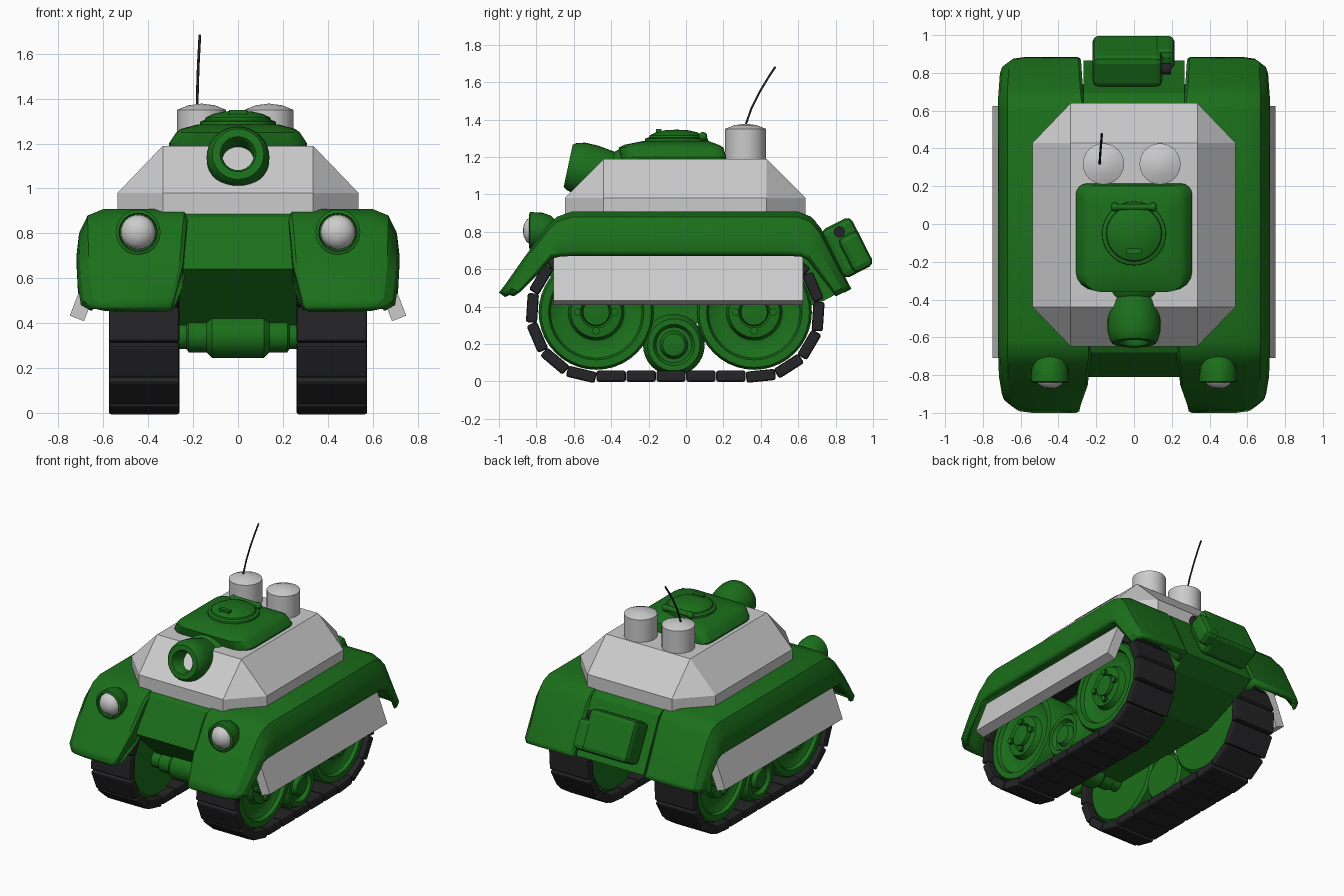
import bpy, bmesh, math
from mathutils import Matrix

if "Cube" in bpy.data.objects:
    bpy.data.objects.remove(bpy.data.objects["Cube"])


def material(name, rgb):
    m = bpy.data.materials.new(name)
    m.diffuse_color = (*rgb, 1)
    m.use_nodes = True
    m.node_tree.nodes["Principled BSDF"].inputs["Base Color"].default_value = m.diffuse_color
    return m


GREEN = material("green_paint", (0.011, 0.16, 0.011))
BLACK = material("black_rubber", (0.018, 0.018, 0.02))
T, R = Matrix.Translation, Matrix.Rotation


def finish(name, bm, mat=None, mirror=False, bevel=0, smooth=None, solid=0):
    bmesh.ops.recalc_face_normals(bm, faces=bm.faces)
    me = bpy.data.meshes.new(name)
    bm.to_mesh(me)
    bm.free()
    ob = bpy.data.objects.new(name, me)
    bpy.context.collection.objects.link(ob)
    if mat:
        me.materials.append(mat)
    if smooth:
        bpy.ops.object.select_all(action='DESELECT')
        ob.select_set(True)
        bpy.context.view_layer.objects.active = ob
        bpy.ops.object.shade_smooth_by_angle(angle=math.radians(smooth))
    if solid:
        s = ob.modifiers.new("thickness", 'SOLIDIFY')
        s.thickness, s.offset = solid, -1
    if bevel:
        b = ob.modifiers.new("bevel", 'BEVEL')
        b.width, b.segments = bevel, 2
    if mirror:
        ob.modifiers.new("mirror", 'MIRROR').use_clip = False
    return ob


def add_box(bm, size, mat):
    bmesh.ops.create_cube(bm, size=1, matrix=mat @ Matrix.Diagonal((*size, 1)))


def add_lathe(bm, profile, mat, seg=32):
    """Spin (radius, height) points round local z."""
    part = bmesh.new()
    vs = [part.verts.new((r, 0, h)) for r, h in profile]
    es = [part.edges.new(p) for p in zip(vs, vs[1:])]
    bmesh.ops.spin(part, geom=vs + es, cent=(0, 0, 0), axis=(0, 0, 1),
                   angle=2 * math.pi, steps=seg, use_duplicate=False)
    bmesh.ops.remove_doubles(part, verts=part.verts, dist=1e-4)
    part.transform(mat)
    tmp = bpy.data.meshes.new("tmp")
    part.to_mesh(tmp)
    part.free()
    bm.from_mesh(tmp)
    bpy.data.meshes.remove(tmp)


def loft(bm, rings):
    vr = [[bm.verts.new(p) for p in ring] for ring in rings]
    n = len(vr[0])
    for a, b in zip(vr, vr[1:]):
        for i in range(n):
            bm.faces.new((a[i], a[(i + 1) % n], b[(i + 1) % n], b[i]))
    bm.faces.new(vr[0])
    bm.faces.new(vr[-1])


ALONG_X = R(math.pi / 2, 4, 'Y')      # local z -> +x
FORWARD = R(math.pi / 2, 4, 'X')      # local z -> -y

# centre hull
bm = bmesh.new()
side = [(-.62, .9), (-.68, .87), (-.81, .64), (-.45, .31), (.42, .31), (.735, .43), (.865, .5), (.69, .86), (.62, .9)]
loft(bm, [[(x, y, z) for y, z in side] for x in (-.268, .268)])
finish("hull", bm, GREEN)

# fenders: outer edge and hanging lower edge at each station, with inner and outer x
stations = [(-1.0, .475, -.92, .455, .29, .66), (-.965, .52, -.89, .475, .282, .7), (-.86, .67, -.8, .565, .245, .715),
            (-.74, .83, -.72, .655, .232, .718),
            (-.69, .88, -.67, .668, .225, .72), (-.61, .908, -.6, .67, .225, .72),
            (.6, .908, .55, .67, .25, .72), (.67, .88, .61, .668, .265, .72),
            (.72, .82, .65, .65, .27, .72), (.87, .52, .785, .475, .28, .71), (.885, .495, .8, .455, .285, .69)]
bm = bmesh.new()
rows = []
for oy, oz, iy, iz, xi, xo in stations:
    cross = [(xi, 1), (xi, .1), (xi + .015, 0), (xo - .12, 0), (xo - .05, .12), (xo - .012, .45), (xo, .88), (xo - .01, 1)]
    rows.append([bm.verts.new((x, oy + (iy - oy) * t, oz + (iz - oz) * t)) for x, t in cross])
for a, b in zip(rows, rows[1:]):
    for i in range(len(a) - 1):
        bm.faces.new((a[i], a[i + 1], b[i + 1], b[i]))
finish("fender", bm, GREEN, mirror=True, smooth=30, solid=.04)

# faceted superstructure: octagon base, rectangular top
bm = bmesh.new()
octagon = [(.335, -.648), (.537, -.44), (.537, .43), (.335, .64), (-.335, .64), (-.537, .43), (-.537, -.44), (-.335, -.648)]
low, mid = ([bm.verts.new((x, y, z)) for x, y in octagon] for z in (.88, .98))
top = [bm.verts.new((x, y, 1.19)) for x, y in ((.335, -.44), (.335, .43), (-.335, .43), (-.335, -.44))]
for i in range(8):
    j = (i + 1) % 8
    bm.faces.new((low[i], low[j], mid[j], mid[i]))
    t = [top[i // 2]] if i % 2 == 0 else [top[(j // 2) % 4], top[i // 2]]
    bm.faces.new([mid[i], mid[j]] + t)
bm.faces.new(low)
bm.faces.new(top)
finish("superstructure", bm)

# turret body: stacked rounded rectangles, larger radius at the front
bm = bmesh.new()
rings = []
for z, hx, y0, y1 in ((1.17, .305, -.34, .21), (1.2, .308, -.35, .215), (1.25, .275, -.36, .2), (1.265, .255, -.33, .175), (1.285, .18, -.23, .12)):
    ring = []
    for sx, sy, a0, r in ((1, 1, 0, .06), (-1, 1, 90, .06), (-1, -1, 180, .1), (1, -1, 270, .1)):
        cx, cy = sx * (hx - r), (y1 - r if sy > 0 else y0 + r)
        for k in range(5):
            a = math.radians(a0 + k * 22.5)
            ring.append((cx + r * math.cos(a), cy + r * math.sin(a), z))
    rings.append(ring)
loft(bm, rings)
finish("turret", bm, GREEN, smooth=35)

# hatch with hinge and handle
bm = bmesh.new()
add_lathe(bm, [(.172, 1.26), (.168, 1.298), (.148, 1.305), (.144, 1.315), (.11, 1.332), (.06, 1.343), (0, 1.346)], T((0, -.05, 0)))
add_lathe(bm, [(0, -.11), (.018, -.11), (.018, .11), (0, .11)], T((0, .09, 1.312)) @ ALONG_X, 10)
for x in (-.1, .1):
    bmesh.ops.create_uvsphere(bm, u_segments=10, v_segments=6, radius=.024, matrix=T((x, .09, 1.31)))
add_box(bm, (.08, .03, .022), T((0, -.145, 1.338)))
finish("hatch", bm, GREEN, smooth=40)

# gun barrel, hollow at the muzzle
bm = bmesh.new()
aim = T((0, -.627, 1.152)) @ R(math.radians(-12), 4, 'X') @ R(-math.pi / 2, 4, 'X')
add_lathe(bm, [(0, .27), (.07, .27), (.07, .01), (.08, -.003), (.115, -.003), (.128, .015), (.14, .06), (.139, .13),
               (.125, .225), (.14, .24), (.16, .275), (.16, .33), (0, .33)], aim)
finish("gun_barrel", bm, GREEN, smooth=40)

# rear drums and aerial
bm = bmesh.new()
for x in (-.162, .138):
    add_lathe(bm, [(0, 1.17), (.109, 1.17), (.109, 1.35), (.06, 1.37), (0, 1.378)], T((x, .318, 0)), 24)
finish("deck_drums", bm, smooth=30)
cu = bpy.data.curves.new("aerial", 'CURVE')
cu.dimensions, cu.bevel_depth, cu.bevel_resolution, cu.use_fill_caps = '3D', .006, 1, True
sp = cu.splines.new('POLY')
path = [(-.182, .318, 1.37), (-.18, .35, 1.46), (-.177, .395, 1.55), (-.173, .44, 1.625), (-.17, .478, 1.682)]
sp.points.add(len(path) - 1)
for p, co in zip(sp.points, path):
    p.co = (*co, 1)
cu.materials.append(BLACK)
bpy.context.collection.objects.link(bpy.data.objects.new("aerial", cu))

# headlights
lamp = T((.445, 0, .805)) @ FORWARD
bm = bmesh.new()
add_lathe(bm, [(0, .675), (.045, .685), (.08, .72), (.098, .77), (.1, .835), (.085, .84), (.082, .79), (0, .79)], lamp, 24)
finish("headlight_housing", bm, GREEN, mirror=True, smooth=40)
bm = bmesh.new()
add_lathe(bm, [(.078, .79), (.077, .825), (.06, .852), (.03, .868), (0, .872)], lamp, 24)
finish("headlight_lens", bm, mirror=True, smooth=60)

# side skirts
bm = bmesh.new()
add_box(bm, (.068, 1.335, .255), T((.672, -.042, .54)) @ R(math.radians(-21), 4, 'Y'))
finish("side_skirt", bm, mirror=True)

# rear fuel can with cut corner and cap
can = T((0, .862, .715)) @ R(math.radians(27), 4, 'X')
bm = bmesh.new()
add_box(bm, (.37, .18, .29), can @ T((-.035, 0, 0)))
add_box(bm, (.12, .12, .21), can @ T((.155, .03, -.04)))
finish("fuel_can", bm, GREEN, bevel=.032)
bm = bmesh.new()
add_lathe(bm, [(0, .13), (.03, .13), (.03, .195), (0, .195)], T((0, .82, .8)) @ ALONG_X, 14)
finish("fuel_cap", bm, BLACK, smooth=40)

# road wheels with four bolts
FRONT, REAR, AXLE_Z = -.48, .365, .37
bm = bmesh.new()
for y in (FRONT, REAR):
    at = T((0, y, AXLE_Z)) @ ALONG_X
    add_lathe(bm, [(0, .29), (.29, .29), (.308, .31), (.308, .53), (.295, .55), (.255, .55), (.245, .525), (.2, .5),
                   (.15, .505), (.135, .545), (.085, .55), (.075, .535), (.07, .565), (0, .572)], at, 40)
    for k in range(4):
        a = k * math.pi / 2
        add_lathe(bm, [(.02, .53), (.02, .572), (0, .575)], T((0, y + .1 * math.cos(a), AXLE_Z + .1 * math.sin(a))) @ ALONG_X, 10)
finish("road_wheel", bm, GREEN, mirror=True, smooth=35)
bm = bmesh.new()
add_lathe(bm, [(0, .3), (.15, .3), (.165, .32), (.165, .51), (.14, .55), (.11, .55), (.095, .525), (.075, .525), (.06, .555), (0, .565)],
          T((0, -.065, .195)) @ ALONG_X)
finish("middle_wheel", bm, GREEN, mirror=True, smooth=35)

# front axle and gearbox
bm = bmesh.new()
add_lathe(bm, [(0, -.3), (.055, -.3), (.055, -.23), (.07, -.22), (.07, -.14), (.095, -.115), (.095, .115),
               (.07, .14), (.07, .22), (.055, .23), (.055, .3), (0, .3)], T((0, -.52, .34)) @ ALONG_X, 24)
finish("front_axle", bm, GREEN, smooth=35)

# tracks: links spaced along a stadium-shaped loop
bm = bmesh.new()
rad, span, count = .342, REAR - FRONT, 24
arc = math.pi * rad
total = 2 * (span + arc)
for i in range(count):
    s = (i + .5) * total / count
    if s < span:
        y, z, a = FRONT + s, AXLE_Z - rad, 0
    elif s < span + arc:
        a = (s - span) / rad
        y, z = REAR + rad * math.sin(a), AXLE_Z - rad * math.cos(a)
    elif s < 2 * span + arc:
        y, z, a = REAR - (s - span - arc), AXLE_Z + rad, math.pi
    else:
        a = math.pi + (s - 2 * span - arc) / rad
        y, z = FRONT + rad * math.sin(a), AXLE_Z - rad * math.cos(a)
    add_box(bm, (.315, .157, .06), T((.418, y, z)) @ R(a, 4, 'X'))
finish("track_links", bm, BLACK, mirror=True, bevel=.012)
